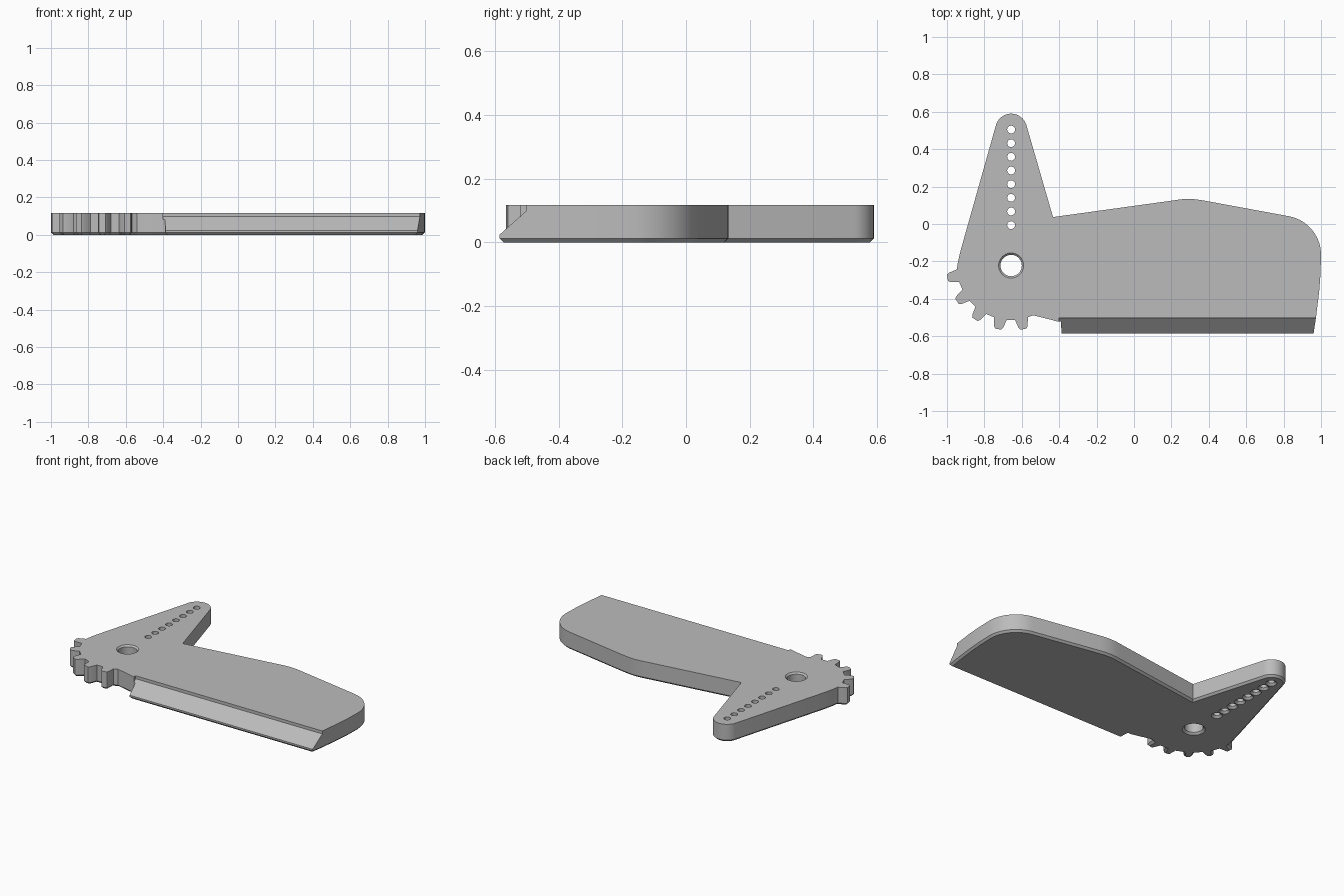
import bpy, bmesh
from math import radians, cos, sin

if "Cube" in bpy.data.objects:
    bpy.data.objects.remove(bpy.data.objects["Cube"])

THICK, CHAMFER = 0.118, 0.013
PIVOT = (-0.657, -0.222)

steel = bpy.data.materials.new("grey_steel")
steel.use_nodes = True
GREY = (0.5, 0.5, 0.5, 1)
steel.diffuse_color = GREY
steel.node_tree.nodes["Principled BSDF"].inputs["Base Color"].default_value = GREY


def polar(c, r, deg):
    return (c[0] + r * cos(radians(deg)), c[1] + r * sin(radians(deg)))


def arc(c, r, start, end, steps):
    return [polar(c, r, start + (end - start) * i / steps) for i in range(steps + 1)]


def make_object(name, bm):
    bmesh.ops.recalc_face_normals(bm, faces=bm.faces)
    mesh = bpy.data.meshes.new(name)
    bm.to_mesh(mesh)
    bm.free()
    mesh.materials.append(steel)
    ob = bpy.data.objects.new(name, mesh)
    bpy.context.collection.objects.link(ob)
    return ob


def extrude(bm, points, vector):
    face = bm.faces.new([bm.verts.new(p) for p in points])
    new = bmesh.ops.extrude_face_region(bm, geom=[face])["geom"]
    bmesh.ops.translate(bm, vec=vector, verts=[v for v in new if isinstance(v, bmesh.types.BMVert)])


def lathe(bm, centre, profile, steps):
    """Closed turned solid from (radius, height) pairs."""
    rings = [[bm.verts.new((*polar(centre, r, 360 * i / steps), z)) for i in range(steps)]
             for r, z in profile]
    for low, high in zip(rings, rings[1:]):
        for i in range(steps):
            j = (i + 1) % steps
            bm.faces.new((low[i], low[j], high[j], high[i]))
    bm.faces.new(rings[0][::-1])
    bm.faces.new(rings[-1])


# Outline: lever tip, blade back, rounded nose, cutting edge
outline = arc((-0.657, 0.505), 0.085, 158, 17, 16)
outline += [(-0.433, 0.037), (0.21, 0.126), (0.25, 0.132), (0.29, 0.134), (0.33, 0.132), (0.37, 0.126)]
outline += arc((0.79, -0.165), 0.21, 79, 0, 14)
outline += [(0.997, -0.27), (0.99, -0.36), (0.973, -0.5), (0.96, -0.586),
            (-0.388, -0.586), (-0.39, -0.522), (-0.405, -0.522), (-0.54, -0.488)]
# Ratchet teeth around the pivot
for k in range(4, -1, -1):
    mid = 191 + 22.5 * k
    for r, offset in ((0.291, 6.9), (0.335, 4.3), (0.347, 2.8), (0.347, -2.8), (0.335, -4.3), (0.291, -6.9)):
        outline.append(polar(PIVOT, r, mid + offset))
outline += [(-0.941, -0.2), (-0.925, -0.134)]

# Plate with chamfered underside
bm = bmesh.new()
extrude(bm, [(x, y, 0) for x, y in outline], (0, 0, THICK))
bottom = [e for e in bm.edges if all(v.co.z < 0.001 for v in e.verts)]
bmesh.ops.bevel(bm, geom=bottom, offset=CHAMFER, segments=1, affect='EDGES', clamp_overlap=False)
blade = make_object("blade_plate", bm)

# Cutter for the ground edge
bm = bmesh.new()
section = [(-0.503, 0.2), (-0.503, 0.098), (-0.586, 0.024), (-0.7, -0.078), (-0.7, 0.2)]
extrude(bm, [(-0.402, y, z) for y, z in section], (1.6, 0, 0))
edge_cutter = make_object("edge_cutter", bm)

# Cutter for the pivot hole and the row of small holes
bm = bmesh.new()
lathe(bm, PIVOT, [(0.083, -0.013), (0.057, CHAMFER), (0.057, THICK - 0.01),
                  (0.067, THICK), (0.067, 0.2)], 40)
for k in range(8):
    lathe(bm, (-0.657, 0.505 - 0.073 * k),
          [(0.047, -0.013), (0.021, CHAMFER), (0.021, 0.2)], 20)
hole_cutter = make_object("hole_cutter", bm)

bpy.context.view_layer.objects.active = blade
blade.select_set(True)
for cutter in (edge_cutter, hole_cutter):
    cutter.hide_render = True
    mod = blade.modifiers.new("cut", 'BOOLEAN')
    mod.operation, mod.solver, mod.object = 'DIFFERENCE', 'EXACT', cutter
    bpy.ops.object.modifier_apply(modifier=mod.name)
    bpy.data.objects.remove(cutter)

bpy.ops.object.shade_smooth_by_angle(angle=radians(25))
